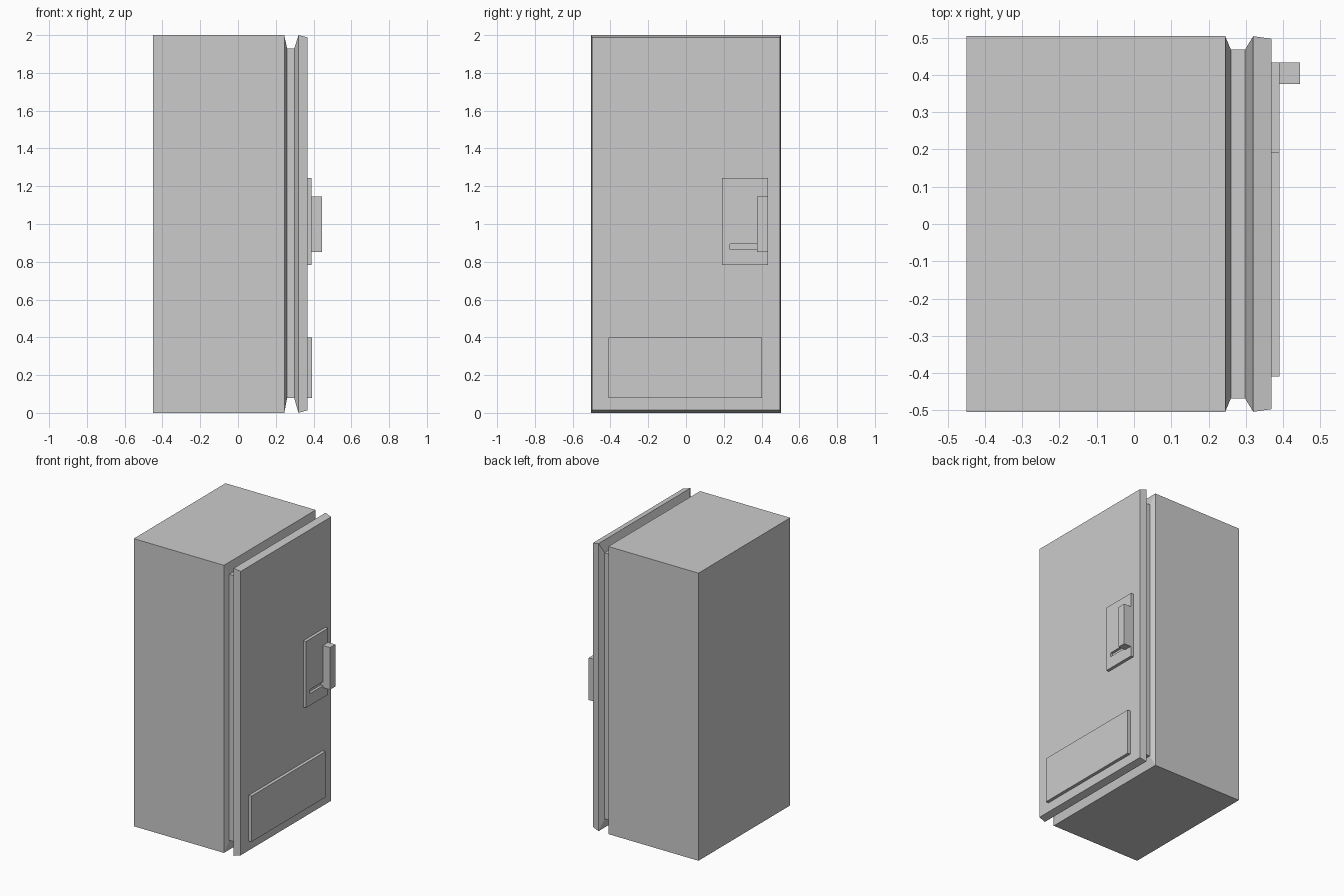
import bpy, bmesh

if "Cube" in bpy.data.objects:
    bpy.data.objects.remove(bpy.data.objects["Cube"])


def loft(name, sections):
    """Solid through rectangular sections along x: (x, half_width, z_low, z_high)."""
    bm = bmesh.new()
    rings = [[bm.verts.new((x, y, z)) for y, z in ((-w, a), (w, a), (w, b), (-w, b))]
             for x, w, a, b in sections]
    for r, s in zip(rings, rings[1:]):
        for i in range(4):
            j = (i + 1) % 4
            bm.faces.new((r[i], r[j], s[j], s[i]))
    bm.faces.new(rings[0])
    bm.faces.new(rings[-1])
    return finish(name, bm)


def box(name, x, y, z):
    bm = bmesh.new()
    bmesh.ops.create_cube(bm, size=1)
    for v in bm.verts:
        v.co = [lo + (c + 0.5) * (hi - lo) for c, (lo, hi) in zip(v.co, (x, y, z))]
    return finish(name, bm)


def finish(name, bm):
    bmesh.ops.recalc_face_normals(bm, faces=bm.faces)
    me = bpy.data.meshes.new(name)
    bm.to_mesh(me)
    bm.free()
    ob = bpy.data.objects.new(name, me)
    bpy.context.collection.objects.link(ob)
    return ob


# Cabinet, recessed seal groove and door as one continuous shell
loft("fridge_body", [
    (-0.449, 0.504, 0.0, 2.0),
    (0.245, 0.504, 0.0, 2.0),
    (0.26, 0.468, 0.078, 1.928),
    (0.298, 0.468, 0.078, 1.928),
    (0.32, 0.504, 0.0, 2.0),
    (0.369, 0.497, 0.014, 1.988),
])

# Latch plate with a slot cut beside the handle
plate = box("latch_plate", (0.36, 0.39), (0.19, 0.434), (0.782, 1.244))
slot = box("slot_cutter", (0.372, 0.42), (0.232, 0.378), (0.865, 0.893))
slot.hide_render = True
slot.hide_set(True)
cut = plate.modifiers.new("slot", 'BOOLEAN')
cut.operation = 'DIFFERENCE'
cut.object = slot
cut.solver = 'EXACT'

# Upright handle
box("door_handle", (0.38, 0.445), (0.376, 0.4335), (0.852, 1.145))

# Raised lower panel
box("lower_panel", (0.36, 0.391), (-0.409, 0.403), (0.08, 0.398))
